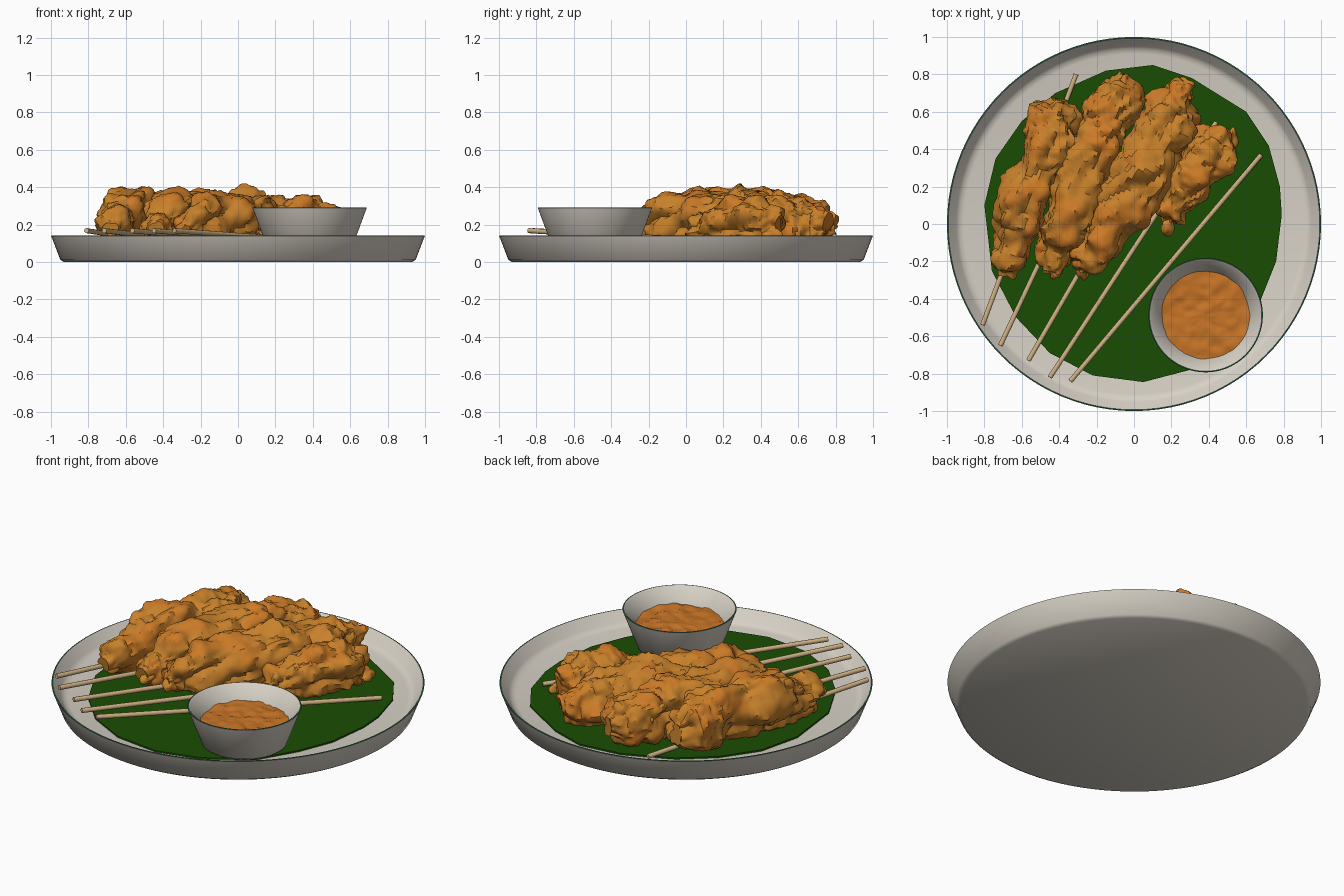
import bpy, bmesh, math
from math import sin, cos, tau
from mathutils import Vector, noise

cube = bpy.data.objects.get("Cube")
if cube:
    bpy.data.objects.remove(cube, do_unlink=True)


def material(name, r, g, b):
    m = bpy.data.materials.new(name)
    m.use_nodes = True
    m.diffuse_color = (r, g, b, 1)
    bsdf = next(n for n in m.node_tree.nodes if n.type == 'BSDF_PRINCIPLED')
    bsdf.inputs["Base Color"].default_value = (r, g, b, 1)
    bsdf.inputs["Roughness"].default_value = 0.6
    return m


ceramic = material("warm grey ceramic", .68, .635, .56)
rim_green = material("dark green rim", .021, .10, .05)
leaf_green = material("leaf green", .010, .073, .001)
bamboo = material("pale bamboo", .61, .43, .22)
golden = material("golden meat", .58, .22, .024)
glaze = material("orange glaze", .60, .195, .02)
sauce_mat = material("sauce orange", .57, .175, .02)


def finish(bm, name, mats, angle=40, location=(0, 0, 0)):
    """Turn a bmesh into a smooth-shaded object that keeps sharp edges."""
    bmesh.ops.recalc_face_normals(bm, faces=bm.faces)
    mesh = bpy.data.meshes.new(name)
    bm.to_mesh(mesh)
    bm.free()
    for m in mats:
        mesh.materials.append(m)
    mesh.shade_smooth()
    mesh.set_sharp_from_angle(angle=math.radians(angle))
    ob = bpy.data.objects.new(name, mesh)
    ob.location = location
    bpy.context.collection.objects.link(ob)
    return ob


def lathe(profile, steps=96):
    """Revolve (radius, height) points around the z axis."""
    bm = bmesh.new()
    verts = [bm.verts.new((r, 0, z)) for r, z in profile]
    edges = [bm.edges.new(pair) for pair in zip(verts, verts[1:])]
    bmesh.ops.spin(bm, geom=verts + edges, axis=(0, 0, 1), cent=(0, 0, 0),
                   angle=tau, steps=steps)
    bmesh.ops.remove_doubles(bm, verts=bm.verts, dist=1e-4)
    return bm


def dish(name, profile, location=(0, 0, 0)):
    """Revolved ceramic dish whose narrow lip is painted green."""
    bm = lathe(profile)
    top = max(z for r, z in profile)
    for f in bm.faces:
        f.material_index = int(f.calc_center_median().z > top - .003)
    return finish(bm, name, [ceramic, rim_green], location=location)


# Plate and dipping bowl
dish("plate", [(0, 0), (.93, 0), (.95, .012), (.995, .13), (1, .14), (.993, .142),
               (.985, .134), (.95, .085), (.935, .072), (.91, .065), (0, .065)])
bowl_spot = (.383, -.487, 0)
dish("sauce_bowl", [(0, .075), (.215, .075), (.23, .085), (.3, .275), (.306, .29),
                    (.3, .292), (.291, .285), (.233, .205), (.2, .1), (0, .09)], bowl_spot)

# Lumpy sauce filling the bowl
rings = 16
bm = lathe([(.237 * i / rings, .208) for i in range(rings + 1)] + [(.2, .15), (0, .15)], 64)
for v in bm.verts:
    if v.co.z > .2:
        v.co.z += .013 * noise.noise(v.co * 16) + .006 * noise.noise(v.co * 40)
finish(bm, "dipping_sauce", [sauce_mat], 50, bowl_spot)

# Leaf liner: a flat, faceted oval
leaf_outline = [(.1, .85), (.31, .78), (.6, .6), (.72, .42), (.78, .2), (.79, .05),
                (.76, -.2), (.68, -.4), (.55, -.62), (.3, -.78), (.05, -.845), (-.22, -.81),
                (-.45, -.69), (-.63, -.5), (-.76, -.25), (-.8, .1), (-.74, .35),
                (-.6, .55), (-.42, .7), (-.15, .82)]
bm = bmesh.new()
face = bm.faces.new([bm.verts.new((x, y, .066)) for x, y in leaf_outline])
up = bmesh.ops.extrude_face_region(bm, geom=[face])["geom"]
bmesh.ops.translate(bm, vec=(0, 0, .009),
                    verts=[g for g in up if isinstance(g, bmesh.types.BMVert)])
finish(bm, "leaf_liner", [leaf_green], 20)


# Bamboo sticks leaning on the plate edge: handle end, then far end
def stick(name, start, end):
    start, end = Vector((*start, .168)), Vector((*end, .092))
    axis = end - start
    bm = bmesh.new()
    bmesh.ops.create_cone(bm, cap_ends=True, segments=10, radius1=.0135,
                          radius2=.0135, depth=axis.length)
    bmesh.ops.rotate(bm, verts=bm.verts,
                     matrix=axis.to_track_quat('Z', 'Y').to_matrix())
    bmesh.ops.translate(bm, verts=bm.verts, vec=(start + end) / 2)
    finish(bm, name, [bamboo])


sticks = [((-.81, -.54), (-.31, .80)), ((-.715, -.65), (-.06, .74)),
          ((-.565, -.73), (.24, .66)), ((-.45, -.82), (.44, .545)),
          ((-.34, -.84), (.68, .37))]
for i, (a, b) in enumerate(sticks):
    stick(f"skewer_stick_{i + 1}", a, b)


# Meat: a swept tube through stations (x, y, half width, top height),
# creased by noise stretched along a diagonal
def meat(name, stations, seed, base=.08, sub=10, around=48):
    stations = [Vector(s) for s in stations]
    run = (stations[-1] - stations[0]).xy.normalized()
    side = Vector((run.y, -run.x, 0))
    run = Vector((run.x, run.y, 0))
    fold = (run + side * .8 + Vector((0, 0, .4))).normalized()
    samples = []
    for a, b in zip(stations, stations[1:]):
        for i in range(sub):
            t = i / sub
            p, q = a.lerp(b, t), a.lerp(b, t * t * (3 - 2 * t))
            samples.append((p.x, p.y, q.z, q.w))
    samples.append(tuple(stations[-1]))

    bm = bmesh.new()
    loops = []
    for x, y, w, top in samples:
        # the thin ends lift off the leaf
        low = base + .09 * max(0, 1 - w / .1)
        mid, h = (top + low) / 2, (top - low) / 2
        loop = []
        for j in range(around):
            a = tau * j / around
            # slightly squared oval section
            c, s = (math.copysign(abs(u) ** .85, u) for u in (cos(a), sin(a)))
            loop.append(bm.verts.new(Vector((x, y, mid + h * s)) + side * (w * c)))
        loops.append(loop)
    for l1, l2 in zip(loops, loops[1:]):
        for j in range(around):
            k = (j + 1) % around
            bm.faces.new((l1[j], l1[k], l2[k], l2[j]))
    bm.faces.new(loops[0])
    bm.faces.new(loops[-1])
    bmesh.ops.recalc_face_normals(bm, faces=bm.faces)
    bm.normal_update()

    offset = Vector((seed * 3.7, seed * 1.3, seed * 2.1))
    moves = []
    for v in bm.verts:
        p = v.co - fold * (v.co.dot(fold) * .6) + offset
        crease = noise.turbulence(p * 6.5, 3, True) - .42
        lump = noise.noise(v.co * 6 + offset)
        grain = noise.noise(v.co * 38 + offset)
        moves.append(v.normal * (.085 * crease + .035 * lump + .01 * grain))
    for v, m in zip(bm.verts, moves):
        v.co += m
        v.co.z = max(v.co.z, base)
    # glazed patches
    for f in bm.faces:
        c = f.calc_center_median()
        f.material_index = int(noise.noise(c * 6 + offset) > .22)
    finish(bm, name, [golden, glaze], 38)


meat("meat_left", [(-.68, -.27, .03, .20), (-.68, -.17, .08, .29), (-.63, 0, .125, .37),
                   (-.55, .2, .115, .40), (-.48, .36, .115, .39), (-.45, .48, .135, .38),
                   (-.43, .6, .13, .35), (-.4, .68, .05, .27)], 1)
meat("meat_mid_left", [(-.43, -.26, .03, .20), (-.42, -.17, .08, .28), (-.38, -.02, .12, .35),
                       (-.30, .2, .14, .38), (-.22, .42, .13, .38), (-.16, .52, .13, .36),
                       (-.13, .62, .15, .35), (-.08, .73, .10, .33), (-.05, .81, .035, .26)], 2)
meat("meat_mid_right", [(-.28, -.27, .03, .20), (-.24, -.2, .09, .28), (-.18, -.08, .11, .34),
                        (-.07, .1, .165, .37), (.05, .28, .16, .39), (.14, .45, .135, .38),
                        (.21, .6, .13, .35), (.26, .69, .08, .30), (.29, .75, .03, .25)], 3)
meat("meat_right", [(.15, -.01, .03, .18), (.19, .06, .10, .26), (.26, .17, .115, .31),
                    (.32, .27, .12, .33), (.40, .37, .145, .34), (.45, .45, .11, .32),
                    (.49, .50, .04, .24)], 4)


# Small ragged scraps where the meat thins out along the sticks
scraps = [(-.66, -.23), (-.42, -.24), (-.46, -.2), (-.27, -.25), (.18, -.01), (.52, .46)]
for i, (x, y) in enumerate(scraps):
    bm = bmesh.new()
    bmesh.ops.create_icosphere(bm, subdivisions=3, radius=.035)
    for v in bm.verts:
        v.co *= 1 + .5 * noise.noise(v.co * 30 + Vector((i, i, 0)))
        v.co.y *= 1.4
    finish(bm, f"meat_scrap_{i + 1}", [golden], 38, (x, y, .15))
